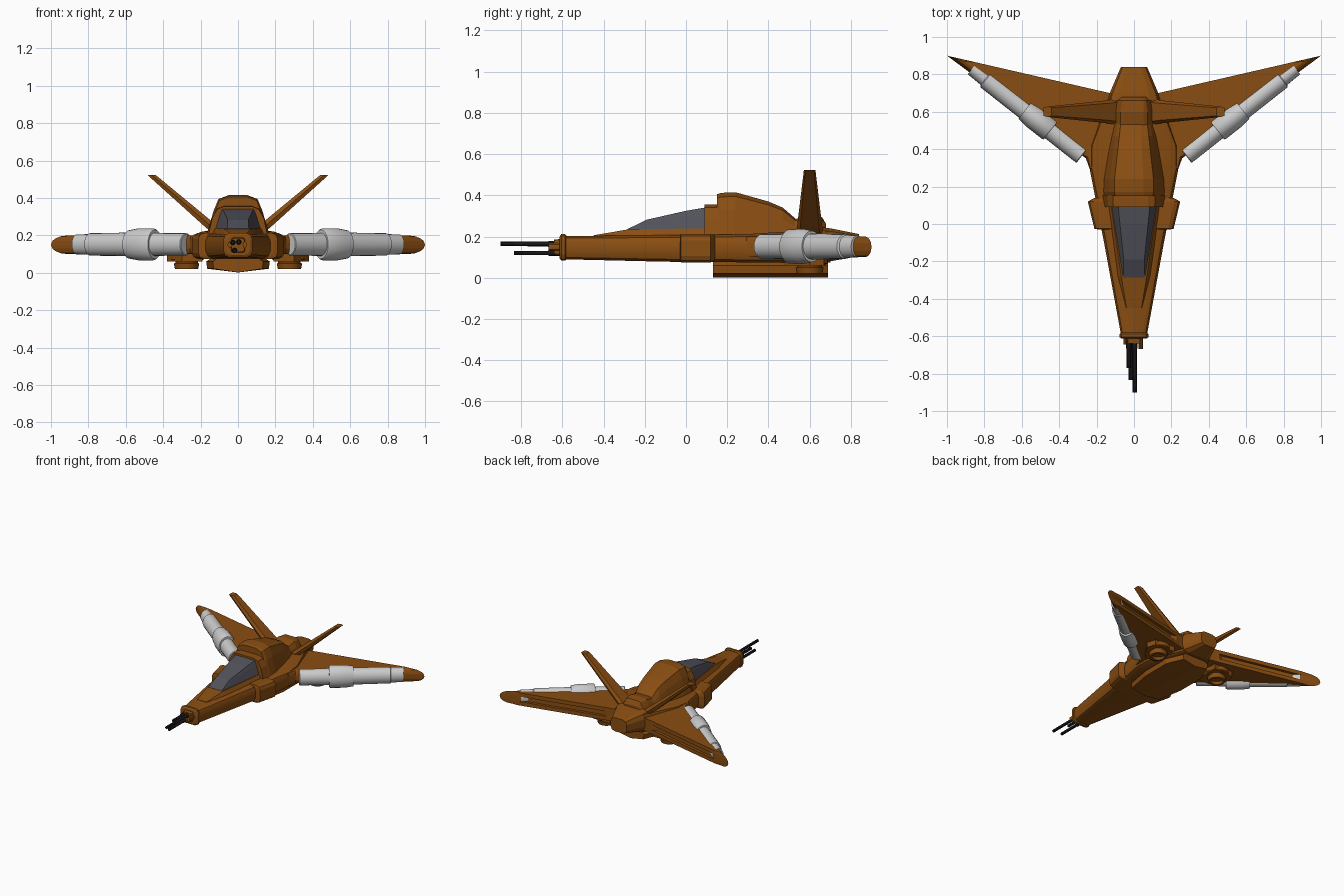
import bpy, bmesh, math
from mathutils import Vector

if "Cube" in bpy.data.objects:
    bpy.data.objects.remove(bpy.data.objects["Cube"])


def material(name, rgb):
    m = bpy.data.materials.new(name)
    m.diffuse_color = (*rgb, 1)
    m.use_nodes = True
    m.node_tree.nodes["Principled BSDF"].inputs["Base Color"].default_value = m.diffuse_color
    return m


BROWN = material("hull_brown", (0.25, 0.075, 0.006))
GLASS = material("canopy_glass", (0.085, 0.085, 0.105))
BLACK = material("gun_black", (0.008, 0.008, 0.008))


def loft(name, rings, mat=None, mirror=False, smooth=0):
    """Skin equal-length rings of points and cap both ends."""
    bm = bmesh.new()
    rows = [[bm.verts.new(p) for p in r] for r in rings]
    n = len(rows[0])
    for a, b in zip(rows, rows[1:]):
        for i in range(n):
            j = (i + 1) % n
            bm.faces.new((a[i], a[j], b[j], b[i]))
    bm.faces.new(rows[0])
    bm.faces.new(rows[-1])
    bmesh.ops.recalc_face_normals(bm, faces=bm.faces)
    me = bpy.data.meshes.new(name)
    bm.to_mesh(me)
    bm.free()
    ob = bpy.data.objects.new(name, me)
    bpy.context.collection.objects.link(ob)
    if mat:
        me.materials.append(mat)
    if mirror:
        ob.modifiers.new("Mirror", 'MIRROR').use_axis = (True, False, False)
    if smooth:
        bpy.ops.object.select_all(action='DESELECT')
        ob.select_set(True)
        bpy.context.view_layer.objects.active = ob
        bpy.ops.object.shade_smooth_by_angle(angle=math.radians(smooth))
    return ob


def sym(y, half):
    """Ring in the xz plane from a right-hand profile, bottom to top."""
    return [(x, y, z) for x, z in half] + [(-x, y, z) for x, z in reversed(half)]


def octa(y, w, z0, z1, c=0.03):
    return sym(y, [(w - c, z0), (w - c * .3, z0 + c * .3), (w, z0 + c),
                   (w, z1 - c), (w - c * .3, z1 - c * .3), (w - c, z1)])


def tube(name, axis_from, axis_dir, profile, mat=None, mirror=False, n=20):
    """Stepped tube: profile is (distance, horizontal radius, vertical radius)."""
    d = Vector(axis_dir).normalized()
    side = d.cross(Vector((0, 0, 1)) if abs(d.z) < .9 else Vector((0, 1, 0))).normalized()
    up = side.cross(d)
    rings = []
    for s, rh, rv in profile:
        c = Vector(axis_from) + d * s
        rings.append([c + side * rh * math.cos(2 * math.pi * i / n)
                      + up * rv * math.sin(2 * math.pi * i / n) for i in range(n)])
    return loft(name, rings, mat, mirror, 35)


# Main hull: slim nose widening to the wing roots
loft("fuselage", [octa(-.60, .068, .09, .202), octa(-.1, .16, .078, .207, .04),
                  octa(.3, .238, .075, .212, .04), octa(.42, .235, .075, .22, .04),
                  octa(.70, .13, .075, .235, .04)], BROWN, smooth=30)
loft("nose_ring", [octa(-.613, .065, .095, .2), octa(-.605, .077, .083, .212),
                   octa(-.588, .077, .083, .212), octa(-.58, .068, .09, .205)], BROWN)
loft("shoulder_collar", [octa(-.03, .19, .085, .205), octa(-.025, .212, .075, .212),
                         octa(.12, .247, .075, .212), octa(.14, .21, .085, .205)], BROWN)

# Deck ahead of and around the canopy
def deck(y, wb, wt, z):
    return sym(y, [(wb, .19), (wt, z)])

loft("upper_deck", [deck(-.45, .05, .04, .206), deck(-.28, .095, .068, .235),
                    deck(.12, .15, .125, .24)], BROWN)

# Faceted canopy
def glass(y, wb, wt, z):
    return sym(y, [(wb, .225), (wt + (wb - wt) * .3, .225 + (z - .225) * .75), (wt, z)])

loft("canopy", [glass(-.285, .062, .058, .236), glass(-.19, .078, .055, .282),
                glass(.0, .108, .075, .325), glass(.10, .125, .085, .342)], GLASS)

# Canopy frame and dorsal hump
def hump(y, wb, wm, wt, z):
    h = z - .19
    return sym(y, [(wb, .19), (wm, .19 + h * .62), (wm * .8, .19 + h * .91), (wt, z)])

loft("canopy_frame", [hump(.09, .16, .138, .075, .355), hump(.155, .172, .142, .075, .357)], BROWN)
loft("dorsal_hump", [hump(.15, .165, .125, .05, .405), hump(.17, .168, .132, .05, .412),
                     hump(.24, .165, .13, .05, .415), hump(.40, .14, .108, .042, .37),
                     hump(.47, .128, .098, .04, .34), hump(.56, .11, .085, .035, .262)], BROWN)
loft("fin_bridge", [hump(.53, .12, .09, .05, .285), hump(.60, .12, .09, .05, .30),
                    hump(.66, .11, .08, .05, .295), hump(.68, .10, .07, .03, .26)], BROWN)

# Tail nozzle
loft("tail_nozzle", [octa(.66, .14, .08, .245, .05), octa(.70, .13, .08, .24, .05),
                     octa(.84, .07, .105, .212, .032)], BROWN)

# Belly keel with shallow V bottom
def keel(y, w):
    return sym(y, [(.001, .002), (w, .022), (w + .005, .06), (w - .03, .085)])

loft("belly_keel", [keel(.13, .13), keel(.33, .165), keel(.56, .165), keel(.69, .11)], BROWN)

# Swept wings: stacked plan outlines, rounded tip and a trailing edge slot
def wing_layer(t, slot):
    k = 1 - math.sqrt(1 - t * t)
    z = .15 + .05 * t
    te = lambda x, d=0: (x, .70 + (x - .13) * .2299 + d, z)
    tip = 1 - .09 * k
    return [(0, .25, z), (.235, .29 + .01 * k, z), (.258 - .01 * k, .352 + .01 * k, z),
            (tip, .90 - .03 * k, z), te(.85), te(.80, -slot), te(.24, -slot), te(.20),
            (.13, .70, z), (0, .70, z)]

levels = [(-1, 0), (-.9, 0), (-.65, 0), (-.4, 0), (-.4, .022), (0, .022),
          (.4, .022), (.4, 0), (.65, 0), (.9, 0), (1, 0)]
loft("wings", [wing_layer(t, s) for t, s in levels], BROWN, mirror=True, smooth=25)

# Stepped silver sleeves on the leading edges
tube("leading_edge_sleeves", (.275, .368, .152), (.59, .465, 0),
     [(0, .05, .055), (.004, .053, .06), (.11, .053, .06), (.215, .053, .062),
      (.215, .062, .078), (.225, .066, .085), (.33, .066, .085), (.39, .060, .076),
      (.39, .053, .063), (.655, .053, .060), (.66, .042, .055), (.75, .040, .053)], mirror=True)

# V-shaped tail fins
def fin(x, z, t, y0, y1):
    m = (y1 - y0) * .12
    return [(x, y0, z), (x - t, y0 + m, z + t * .6), (x - t, y1 - m, z + t * .6),
            (x, y1, z), (x + t, y1 - m, z - t * .6), (x + t, y0 + m, z - t * .6)]

tip = [(x, y, .523) for x, y, z in fin(.462, .523, .022, .572, .628)]
loft("tail_fins", [fin(.06, .18, .022, .525, .675), fin(.155, .258, .021, .54, .66), tip],
     BROWN, mirror=True)

# Lift nozzles under the wings
tube("lift_nozzles", (.275, .60, .115), (0, 0, -1),
     [(0, .09, .09), (.045, .09, .09), (.055, .06, .06), (.062, .06, .06),
      (.065, .068, .068), (.095, .062, .062), (.095, .045, .045), (.075, .04, .04)],
     BROWN, mirror=True)
loft("nozzle_mounts", [[(.19, .48, z), (.30, .48, z), (.38, .60, z), (.36, .67, z), (.19, .68, z)]
                       for z in (.06, .105)], BROWN, mirror=True)

# Nose gun mount and barrels
loft("gun_mount", [octa(-.64, .034, .112, .185, .012), octa(-.59, .04, .105, .19, .012)], BROWN)
for i, (x, z, y) in enumerate([(-.045, .15, -.645), (.036, .15, -.668)]):
    tube(f"mount_lug_{i + 1}", (x, y, z), (0, 1, 0), [(0, .011, .018), (.08, .011, .018)], BROWN, n=8)
for i, (x, z, y) in enumerate([(.004, .165, -.90), (-.018, .12, -.835), (-.028, .162, -.77)]):
    tube(f"gun_barrel_{i + 1}", (x, y, z), (0, 1, 0),
         [(0, .011, .011), (-y - .67, .011, .011), (-y - .665, .014, .014), (-y - .6, .014, .014)],
         BLACK, n=10)
